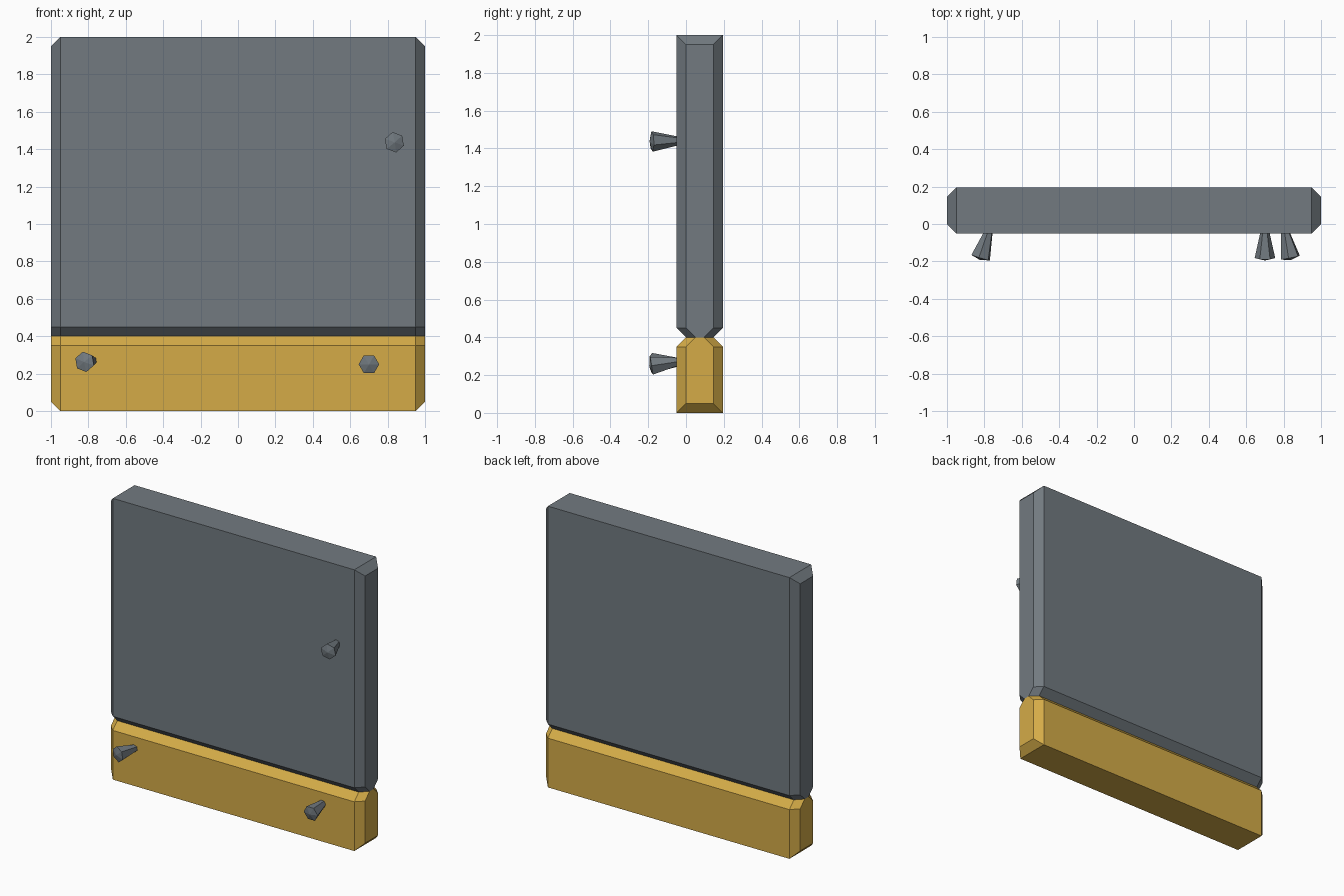
import bpy, bmesh, math
from mathutils import Vector, Matrix

if "Cube" in bpy.data.objects:
    bpy.data.objects.remove(bpy.data.objects["Cube"])


def material(name, rgb):
    m = bpy.data.materials.new(name)
    m.diffuse_color = (*rgb, 1)
    m.use_nodes = True
    m.node_tree.nodes["Principled BSDF"].inputs["Base Color"].default_value = m.diffuse_color
    return m


slate = material("slate grey", (0.168, 0.195, 0.217))
gold = material("golden yellow", (0.66, 0.41, 0.064))


def add_object(name, bm, mat):
    bmesh.ops.recalc_face_normals(bm, faces=bm.faces[:])
    me = bpy.data.meshes.new(name)
    bm.to_mesh(me)
    bm.free()
    me.materials.append(mat)
    ob = bpy.data.objects.new(name, me)
    bpy.context.collection.objects.link(ob)
    return ob


C, Y0, Y1, JOINT = 0.05, -0.05, 0.195, 0.4


def panel(name, z_outer, mat):
    """Slab with bevelled ends and a bevelled edge along the joint line."""
    s = 1 if z_outer > JOINT else -1

    def profile(d):  # cross-section, inset by d away from the joint plane
        a, b = Y0 + d, Y1 - d
        return [(a, z_outer - s * d), (a, JOINT + s * C), (a + C, JOINT),
                (b - C, JOINT), (b, JOINT + s * C), (b, z_outer - s * d)]

    bm = bmesh.new()
    rings = [[bm.verts.new((x, y, z)) for y, z in profile(d)]
             for x, d in ((-1, C), (-1 + C, 0), (1 - C, 0), (1, C))]
    for r, q in zip(rings, rings[1:]):
        for i in range(6):
            j = (i + 1) % 6
            bm.faces.new((r[i], r[j], q[j], q[i]))
    bm.faces.new(rings[0])
    bm.faces.new(rings[-1])
    return add_object(name, bm, mat)


panel("upper_wall", 2.0, slate)
panel("base_board", 0.0, gold)


def bolt(name, base, head, turn):
    """Six-sided flared peg with a slightly domed head."""
    base, head = Vector(base), Vector(head)
    w = (head - base).normalized()
    u = (Vector((1, 0, 0)) - w * w.x).normalized()
    v = u.cross(w)
    if v.z < 0:
        v = -v
    bm = bmesh.new()

    def ring(c, r):
        angles = [math.radians(turn + 60 * k) for k in range(6)]
        return [bm.verts.new(c + r * (u * math.cos(a) + v * math.sin(a))) for a in angles]

    low, high = ring(base - w * 0.02, 0.021), ring(head, 0.055)
    tip = bm.verts.new(head + w * 0.013)
    bm.faces.new(low)
    for i in range(6):
        j = (i + 1) % 6
        bm.faces.new((low[i], low[j], high[j], high[i]))
        bm.faces.new((high[i], high[j], tip))
    add_object(name, bm, slate)


# pegs on the front face
bolt("left_peg", (-0.78, -0.05, 0.268), (-0.82, -0.18, 0.263), 100)
bolt("right_peg", (0.70, -0.05, 0.27), (0.70, -0.182, 0.25), 0)
bolt("upper_peg", (0.81, -0.05, 1.44), (0.836, -0.18, 1.437), 100)
